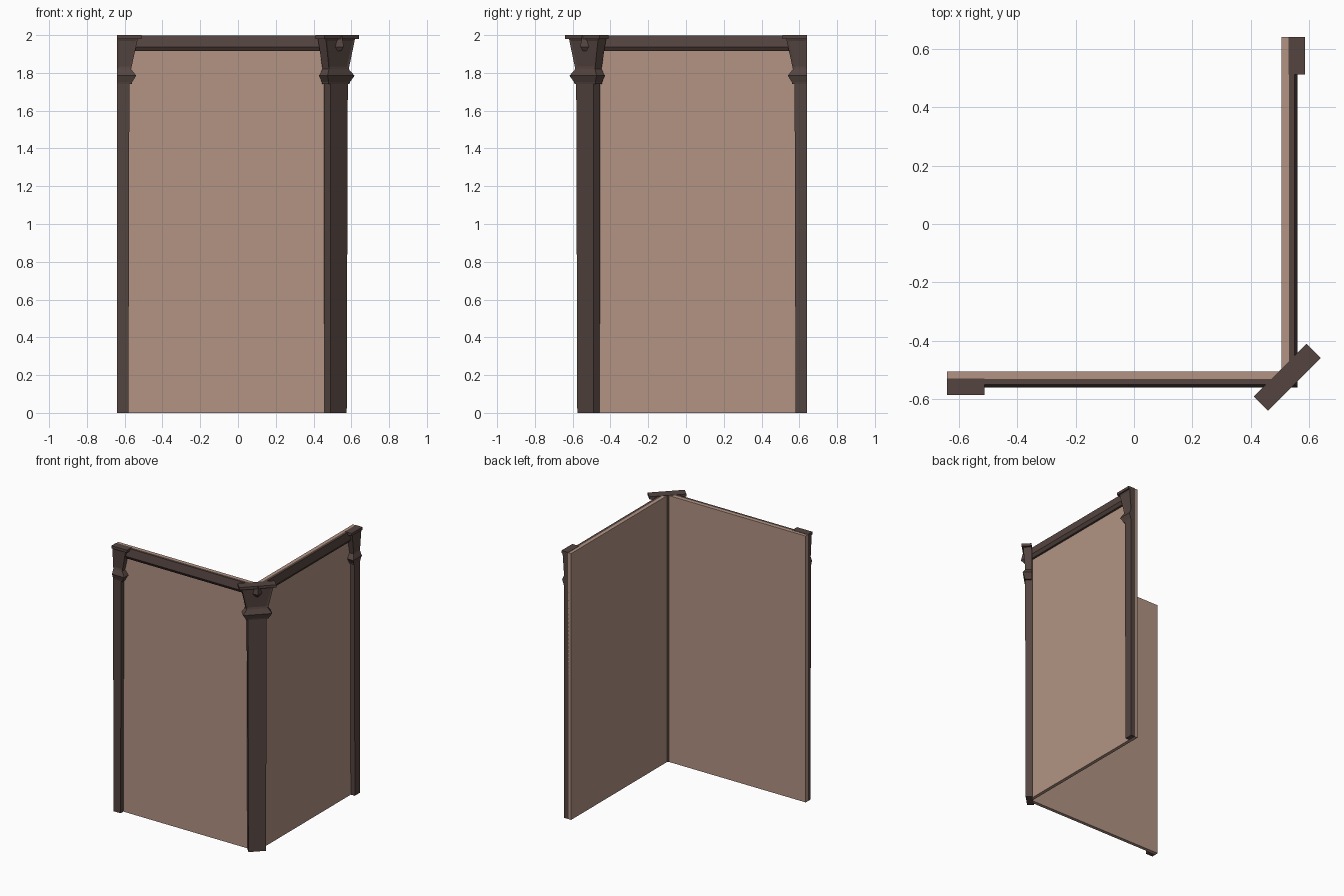
import bpy, bmesh, math
from mathutils import Matrix, Vector

if "Cube" in bpy.data.objects:
    bpy.data.objects.remove(bpy.data.objects["Cube"])


def material(name, rgb):
    m = bpy.data.materials.new(name)
    m.diffuse_color = (*rgb, 1)
    m.use_nodes = True
    m.node_tree.nodes["Principled BSDF"].inputs["Base Color"].default_value = m.diffuse_color
    return m


PLASTER = material("pinkish plaster", (0.445, 0.292, 0.231))
WOOD = material("dark brown wood", (0.089, 0.059, 0.051))


def finish(bm, name, mat):
    bmesh.ops.recalc_face_normals(bm, faces=bm.faces)
    me = bpy.data.meshes.new(name)
    bm.to_mesh(me)
    bm.free()
    me.materials.append(mat)
    ob = bpy.data.objects.new(name, me)
    bpy.context.collection.objects.link(ob)
    return ob


def loft(bm, rings):
    """Skin a stack of closed rings and cap both ends; returns side faces by level."""
    vs = [[bm.verts.new(p) for p in r] for r in rings]
    n = len(vs[0])
    levels = [[bm.faces.new((a[i], a[(i + 1) % n], b[(i + 1) % n], b[i]))
               for i in range(n)] for a, b in zip(vs, vs[1:])]
    bm.faces.new(vs[0])
    bm.faces.new(vs[-1])
    return levels


def l_sweep(name, profile, end, mat):
    """Sweep an (offset, z) profile round the mitred corner of the two walls."""
    bm = bmesh.new()
    loft(bm, [[(-end, -p, z) for p, z in profile],
              [(p, -p, z) for p, z in profile],
              [(p, end, z) for p, z in profile]])
    return finish(bm, name, mat)


# half width and depth at each height: shaft, then capital
SHAFT = [(0, 0.060, 0.047), (1.745, 0.065, 0.050)]
CAPITAL = [(1.742, 0.078, 0.050), (1.752, 0.080, 0.052), (1.785, 0.101, 0.064),
           (1.820, 0.074, 0.048), (1.980, 0.109, 0.060)]
ABACUS = [(1.980, 0.128, 0.069), (2.0, 0.128, 0.069)]


def pillar(prefix, matrix, half, back):
    for part, prof in (("shaft", SHAFT), ("capital", CAPITAL), ("abacus", ABACUS)):
        bm = bmesh.new()
        rings = [[(0 if half else -w, -back, z), (w, -back, z),
                  (w, -d, z), (0 if half else -w, -d, z)] for z, w, d in prof]
        levels = loft(bm, rings)
        bmesh.ops.recalc_face_normals(bm, faces=bm.faces)
        if part == "capital":
            # recessed panel on the front of the flared block
            bmesh.ops.inset_region(bm, faces=[levels[-1][2]], thickness=0.018, depth=-0.004)
        bm.transform(matrix)
        finish(bm, f"{prefix}_{part}", WOOD)


# walls and the moulded rail along their top
l_sweep("wall_panels", [(0.505, 0), (0.53, 0), (0.53, 1.998), (0.505, 1.998)], 0.64, PLASTER)
l_sweep("top_rail", [(0.528, 1.915), (0.545, 1.915), (0.56, 1.938),
                     (0.55, 1.998), (0.53, 1.998)], 0.639, WOOD)

# full pillar set diagonally on the corner
corner = Vector((0.5, -0.5, 0))
pillar("corner", Matrix.Translation(corner) @ Matrix.Rotation(math.pi / 4, 4, 'Z'), False, 0)

# half pillars on the two free ends, the second mirrored across the diagonal
left = Matrix.Translation((-0.64, -0.516, 0))
swap = Matrix(((0, -1, 0, 0), (-1, 0, 0, 0), (0, 0, 1, 0), (0, 0, 0, 1)))
pillar("left_end", left, True, 0.013)
pillar("rear_end", swap @ left, True, 0.013)
